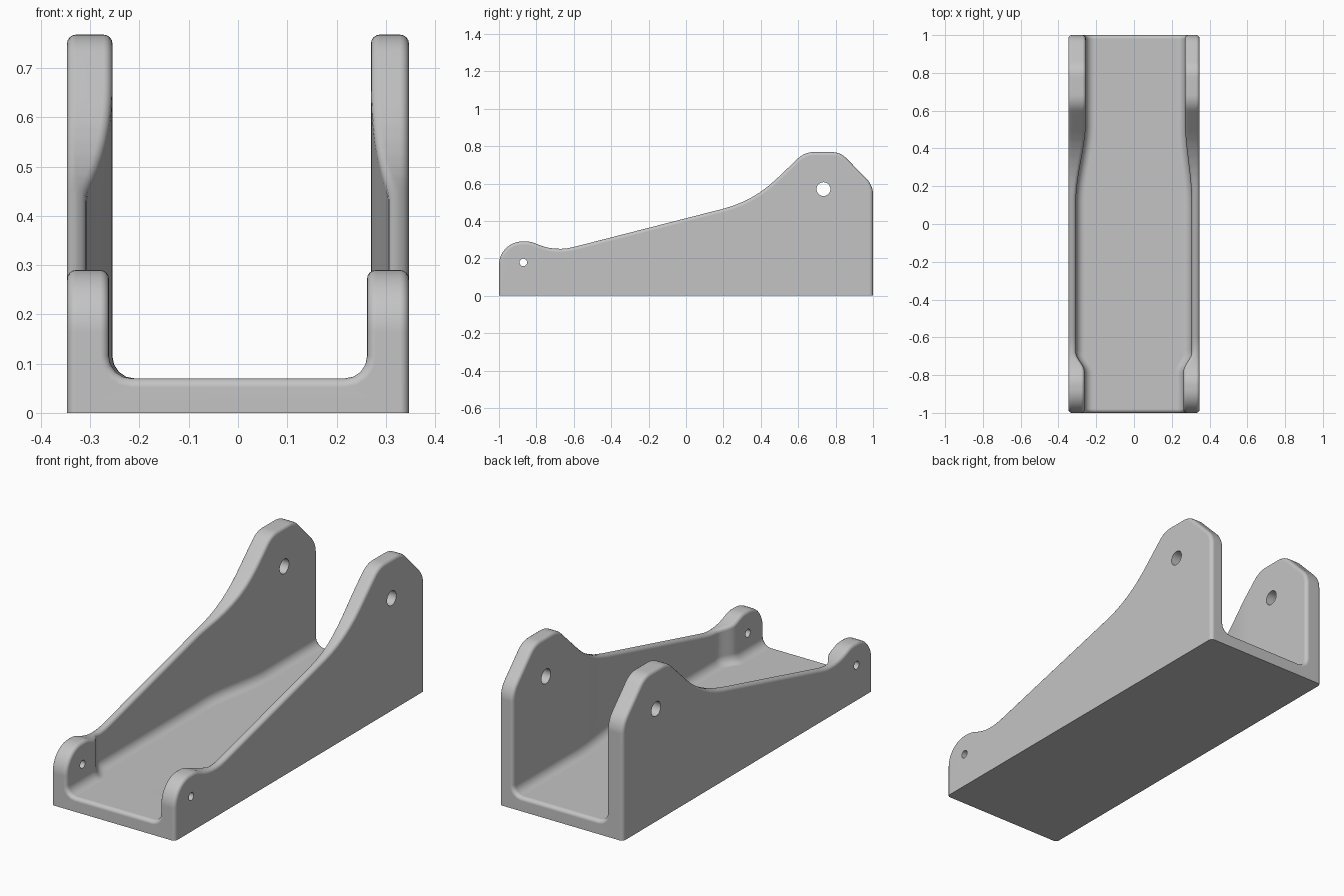
import bpy, bmesh, math
from mathutils import Vector

cube = bpy.data.objects.get("Cube")
if cube:
    bpy.data.objects.remove(cube, do_unlink=True)

HALF = 0.347      # outer half width
FLOOR = 0.07      # floor thickness
FILLET = 0.045    # wall to floor fillet
EDGE = 0.018      # rounded rim
STEPS = 4
ARC = [math.pi / 2 * i / STEPS for i in range(STEPS + 1)]

# Side outline corners: y, z, corner radius
OUTLINE = [(-1, 0, 0), (-1, .29, .125), (-.83, .29, .125), (-.7, .235, .3),
           (.359, .506, .63), (.635, .768, .12), (.825, .768, .11),
           (1, .59, .12), (1, 0, 0)]
# Inner wall distance from the centre per side: front lug, middle, rear lug
INNER = {-1: (.262, .307, .255), 1: (.262, .305, .27)}


def smoothstep(a, b, v):
    t = min(1, max(0, (v - a) / (b - a)))
    return t * t * (3 - 2 * t)


def inner_x(side, y):
    front, mid, rear = INNER[side]
    return (front + (mid - front) * smoothstep(-.78, -.68, y)
            + (rear - mid) * smoothstep(.12, .55, y))


def rounded_outline():
    """Top outline with filleted corners, split into short steps."""
    pts = []
    for i in range(1, len(OUTLINE) - 1):
        prev, here, nxt = (Vector(OUTLINE[j][:2]) for j in (i - 1, i, i + 1))
        radius = OUTLINE[i][2]
        a, b = (prev - here).normalized(), (nxt - here).normalized()
        half = a.angle(b) / 2
        centre = here + (a + b).normalized() * radius / math.sin(half)
        start = here + a * radius / math.tan(half) - centre
        end = here + b * radius / math.tan(half) - centre
        sweep = math.pi - 2 * half
        n = max(6, round(sweep / math.radians(7)))
        for k in range(n + 1):
            t = k / n
            pts.append(centre + (start * math.sin((1 - t) * sweep)
                                 + end * math.sin(t * sweep)) / math.sin(sweep)
                       if sweep < 1.5 else
                       centre + start * math.cos(t * sweep) + end * math.sin(t * sweep))
    fine = [pts[0]]
    for p in pts[1:]:
        q = fine[-1]
        n = max(1, math.ceil((p - q).length / .025))
        fine += [q.lerp(p, k / n) for k in range(1, n + 1)]
    return fine


def inner_foot(side, y, station_y, grow=0):
    """Fillet from the inner wall to the floor."""
    w = inner_x(side, station_y)
    r = FILLET + grow
    return [(side * (w - FILLET + r * math.cos(t)), y, FLOOR + FILLET - r * math.sin(t))
            for t in ARC]


def half_ring(side, p, n):
    """Half section: outer wall, rounded rim, inner wall, fillet."""
    q = p - n * EDGE
    w = inner_x(side, q.x)
    pts = [(side * HALF, q.x, 0)]
    for base, sign, angles in ((HALF, -1, ARC), (w, 1, ARC[::-1])):
        for a in angles:
            o = q + n * EDGE * math.sin(a)
            pts.append((side * (base + sign * EDGE * (1 - math.cos(a))), o.x, o.y))
    return pts + inner_foot(side, q.x, q.x)


def loft(bm, rows):
    grid = [[bm.verts.new(c) for c in row] for row in rows]
    for r0, r1 in zip(grid, grid[1:]):
        for i in range(len(r0) - 1):
            bm.faces.new((r0[i], r0[i + 1], r1[i + 1], r1[i]))


bm = bmesh.new()
path = rounded_outline()
last = len(path) - 1
rings = []
for k, p in enumerate(path):
    if k in (0, last):
        normal = Vector((-1 if k == 0 else 1, 0))
    else:
        t = (path[k + 1] - p).normalized() + (p - path[k - 1]).normalized()
        normal = Vector((-t.y, t.x)).normalized()
    rings.append(half_ring(-1, p, normal) + half_ring(1, p, normal)[::-1])
loft(bm, rings)

# Rounded ends of the channel
for p, way in ((path[0], -1), (path[-1], 1)):
    y0 = p.x - way * EDGE
    channel, outer = [], {-1: [], 1: []}
    for a in ARC:
        d, y = EDGE * (1 - math.cos(a)), y0 + way * EDGE * math.sin(a)
        halves = [[(s * (inner_x(s, y0) + d), y, p.y)] + inner_foot(s, y, y0, d)
                  for s in (-1, 1)]
        channel.append(halves[0] + halves[1][::-1])
        for s in (-1, 1):
            outer[s].append([(s * (HALF - d), y, 0), (s * (HALF - d), y, p.y)])
    for rows in (channel, outer[-1], outer[1]):
        loft(bm, rows)
    cap = outer[-1][-1] + channel[-1] + outer[1][-1][::-1]
    bm.faces.new([bm.verts.new(c) for c in cap])

# Weld, close the underside
bmesh.ops.remove_doubles(bm, verts=bm.verts[:], dist=1e-5)
bmesh.ops.holes_fill(bm, edges=[e for e in bm.edges if e.is_boundary], sides=0)
bmesh.ops.recalc_face_normals(bm, faces=bm.faces[:])
mesh = bpy.data.meshes.new("bracket")
bm.to_mesh(mesh)
bm.free()
bracket = bpy.data.objects.new("bracket", mesh)
bpy.context.collection.objects.link(bracket)

grey = bpy.data.materials.new("plain grey")
grey.use_nodes = True
grey.diffuse_color = (.55, .55, .55, 1)
grey.node_tree.nodes["Principled BSDF"].inputs["Base Color"].default_value = (.55, .55, .55, 1)
mesh.materials.append(grey)

# Pin holes through both walls
for name, y, z, radius in (("front_pin_cutter", -.87, .178, .02),
                           ("rear_pin_cutter", .735, .57, .037)):
    bpy.ops.mesh.primitive_cylinder_add(vertices=32, radius=radius, depth=1,
                                        location=(0, y, z), rotation=(0, math.pi / 2, 0))
    cutter = bpy.context.object
    cutter.name = name
    cutter.hide_render = True
    cutter.data.materials.append(grey)
    bpy.context.view_layer.objects.active = bracket
    cut = bracket.modifiers.new("pin_hole", 'BOOLEAN')
    cut.operation, cut.solver, cut.object = 'DIFFERENCE', 'EXACT', cutter
    bpy.ops.object.modifier_apply(modifier=cut.name)
    bpy.data.objects.remove(cutter, do_unlink=True)

# Smooth shading with flat walls
bpy.ops.object.select_all(action='DESELECT')
bracket.select_set(True)
bpy.context.view_layer.objects.active = bracket
bpy.ops.object.shade_smooth_by_angle(angle=math.radians(35))
weighted = bracket.modifiers.new("weighted_normals", 'WEIGHTED_NORMAL')
weighted.keep_sharp = True
